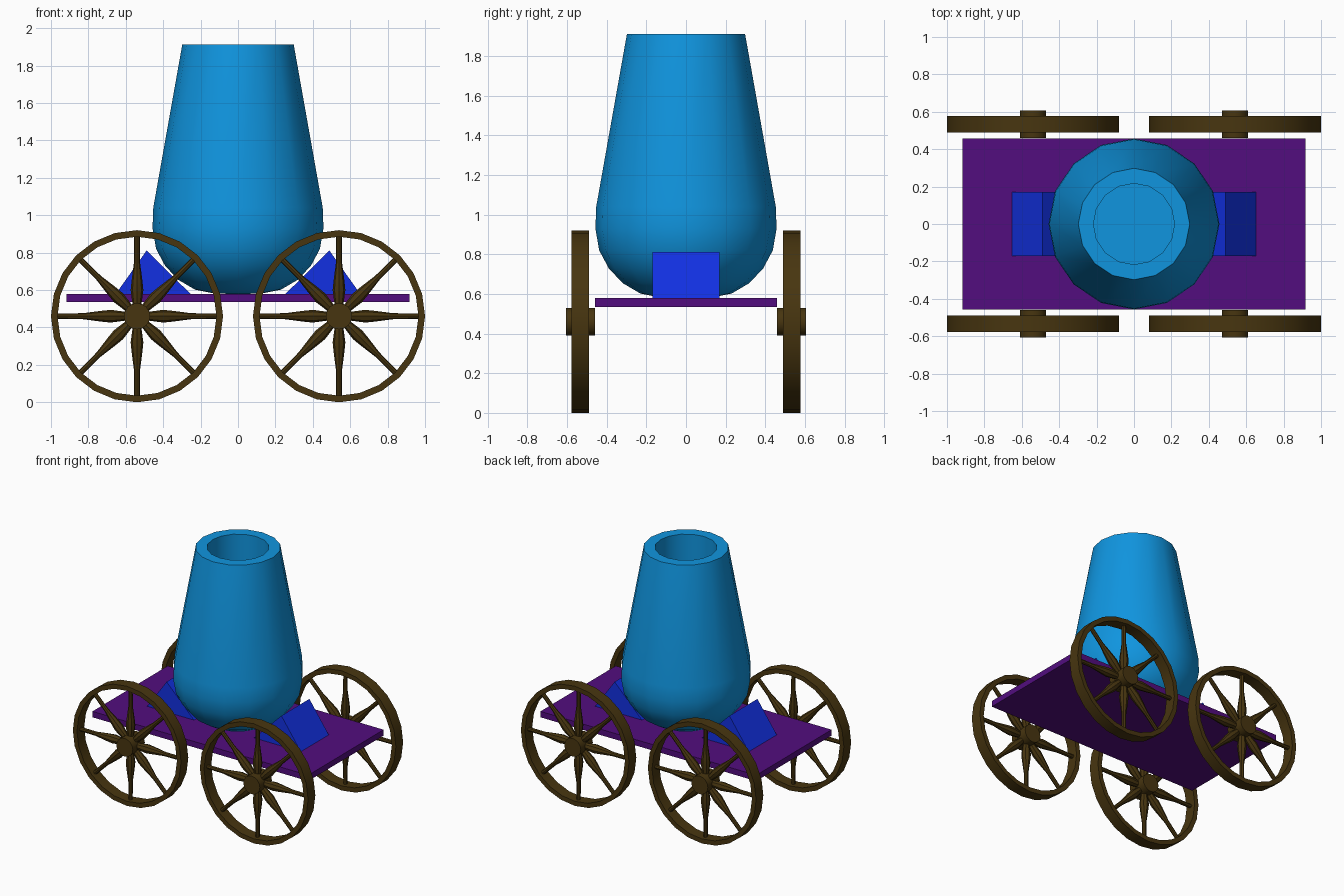
import bpy, bmesh, math
from mathutils import Matrix, Vector

if "Cube" in bpy.data.objects:
    bpy.data.objects.remove(bpy.data.objects["Cube"])


def material(name, rgb):
    m = bpy.data.materials.new(name)
    m.diffuse_color = (*rgb, 1)
    m.use_nodes = True
    m.node_tree.nodes["Principled BSDF"].inputs["Base Color"].default_value = m.diffuse_color
    return m


BLUE = material("barrel_blue", (0.005, 0.30, 0.74))
ROYAL = material("wedge_blue", (0.006, 0.03, 0.76))
PURPLE = material("deck_purple", (0.085, 0.004, 0.21))
BROWN = material("wheel_brown", (0.064, 0.036, 0.005))


def lathe(bm, profile, sides, matrix=Matrix(), closed=False):
    """Revolve (radius, height) points about local z; radius 0 ends become poles."""
    rings = []
    for r, z in profile:
        count = 1 if r == 0 else sides
        rings.append([bm.verts.new(matrix @ Vector((
            r * math.cos(2 * math.pi * i / sides),
            r * math.sin(2 * math.pi * i / sides), z))) for i in range(count)])
    pairs = list(zip(rings, rings[1:]))
    if closed:
        pairs.append((rings[-1], rings[0]))
    for a, b in pairs:
        for i in range(sides):
            j = (i + 1) % sides
            quad = [a[i % len(a)], a[j % len(a)], b[j % len(b)], b[i % len(b)]]
            bm.faces.new(list(dict.fromkeys(quad)))


def finish(bm, name, mat, smooth=None):
    bmesh.ops.recalc_face_normals(bm, faces=bm.faces)
    me = bpy.data.meshes.new(name)
    bm.to_mesh(me)
    bm.free()
    me.materials.append(mat)
    ob = bpy.data.objects.new(name, me)
    bpy.context.collection.objects.link(ob)
    if smooth:
        bpy.ops.object.select_all(action='DESELECT')
        ob.select_set(True)
        bpy.context.view_layer.objects.active = ob
        bpy.ops.object.shade_smooth_by_angle(angle=math.radians(smooth))
    return ob


# barrel: rounded base, tapering walls, open bore
bm = bmesh.new()
lathe(bm, [(0, 0.578), (0.13, 0.582), (0.23, 0.602), (0.32, 0.655), (0.39, 0.73),
           (0.438, 0.82), (0.457, 0.93), (0.453, 1.04), (0.298, 1.912),
           (0.217, 1.912), (0.217, 0.85), (0, 0.85)], 16)
finish(bm, "barrel", BLUE, 40)

# deck
bm = bmesh.new()
bmesh.ops.create_cube(bm, size=1, matrix=Matrix.Translation((0, 0, 0.5575))
                      @ Matrix.Diagonal((1.834, 0.916, 0.045, 1)))
finish(bm, "deck", PURPLE)

# triangular wedges holding the barrel
for side, s in (("left", -1), ("right", 1)):
    bm = bmesh.new()
    face = bm.faces.new([bm.verts.new((s * x, -0.17, z))
                         for x, z in ((0.66, 0.57), (0.488, 0.812), (0.245, 0.57))])
    new = bmesh.ops.extrude_face_region(bm, geom=[face])["geom"]
    bmesh.ops.translate(bm, vec=(0, 0.34, 0),
                        verts=[g for g in new if isinstance(g, bmesh.types.BMVert)])
    finish(bm, side + "_wedge", ROYAL)

# wheels: rim, hub and eight turned spokes
for end, sx in (("left", -1), ("right", 1)):
    for face, sy in (("front", -1), ("back", 1)):
        bm = bmesh.new()
        base = (Matrix.Translation((sx * 0.54, sy * 0.533, 0.46))
                @ Matrix.Rotation(math.radians(90), 4, 'X'))
        lathe(bm, [(0.46, -0.044), (0.46, 0.044), (0.425, 0.044), (0.425, -0.044)],
              24, base, closed=True)
        lathe(bm, [(0, -0.073), (0.07, -0.073), (0.07, 0.073), (0, 0.073)], 16, base)
        for k in range(8):
            spin = (base @ Matrix.Rotation(k * math.pi / 4, 4, 'Z')
                    @ Matrix.Rotation(math.pi / 2, 4, 'Y'))
            lathe(bm, [(0.022, 0.05), (0.034, 0.14), (0.029, 0.19),
                       (0.016, 0.29), (0.015, 0.43)], 8, spin)
        finish(bm, f"{face}_{end}_wheel", BROWN, 40)
